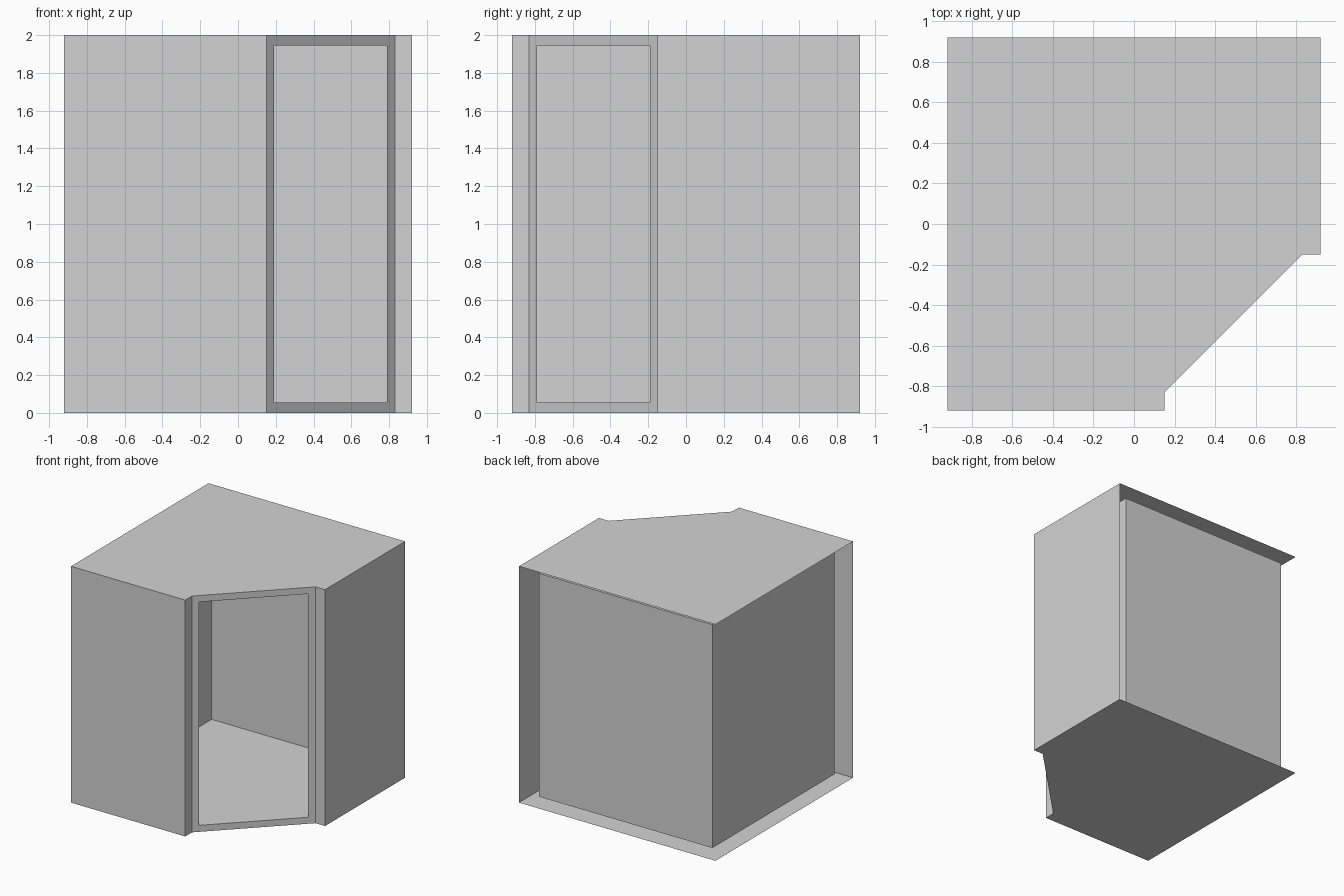
import bpy

cube = bpy.data.objects.get("Cube")
if cube:
    bpy.data.objects.remove(cube, do_unlink=True)

# One plain grey for the whole cabin
grey = bpy.data.materials.new("plain_grey")
grey.use_nodes = True
colour = (0.65, 0.65, 0.65, 1)
grey.diffuse_color = colour
grey.node_tree.nodes["Principled BSDF"].inputs["Base Color"].default_value = colour

HEIGHT = 2.0
SILL, LINTEL = 0.055, 1.945


def add_mesh(name, verts, faces):
    mesh = bpy.data.meshes.new(name)
    mesh.from_pydata(verts, [], faces)
    mesh.materials.append(grey)
    obj = bpy.data.objects.new(name, mesh)
    bpy.context.collection.objects.link(obj)
    return obj


def add_slab(name, outline, z, up):
    """Flat sheet following a counter-clockwise plan outline."""
    order = list(range(len(outline)))
    add_mesh(name, [(x, y, z) for x, y in outline], [order if up else order[::-1]])


def add_walls(name, path, z0, z1, inward=False):
    """Upright sheets along a plan path."""
    n = len(path)
    verts = [(x, y, z) for z in (z0, z1) for x, y in path]
    faces = [(i, i + 1, n + i + 1, n + i) for i in range(n - 1)]
    if inward:
        faces = [f[::-1] for f in faces]
    add_mesh(name, verts, faces)


# Plan outlines, counter-clockwise from the right end of the doorway
S = 0.92
outer = [(0.83, -0.15), (S, -0.15), (S, S), (-S, S), (-S, -S), (0.15, -S), (0.15, -0.83)]
inner = [(0.79, -0.19), (0.79, 0.84), (-0.835, 0.84), (-0.835, -0.79), (0.19, -0.79)]

# Outer shell: the two visible sides, roof and base; the far sides stay open
add_walls("side_wall", outer[:3], 0, HEIGHT)
add_walls("front_wall", outer[4:], 0, HEIGHT)
add_slab("roof", outer, HEIGHT, True)
add_slab("base", outer, 0, False)

# Inner room lining, open at the diagonal doorway
add_walls("room_walls", inner, SILL, LINTEL, inward=True)
add_slab("room_floor", inner, SILL, True)
add_slab("room_ceiling", inner, LINTEL, False)


# Flat door frame across the cut corner
def rectangle(a, b, z0, z1):
    return [(*a, z0), (*b, z0), (*b, z1), (*a, z1)]


ring = rectangle(outer[-1], outer[0], 0, HEIGHT) + rectangle(inner[-1], inner[0], SILL, LINTEL)
add_mesh("door_frame", ring, [(i, (i + 1) % 4, 4 + (i + 1) % 4, 4 + i) for i in range(4)])
